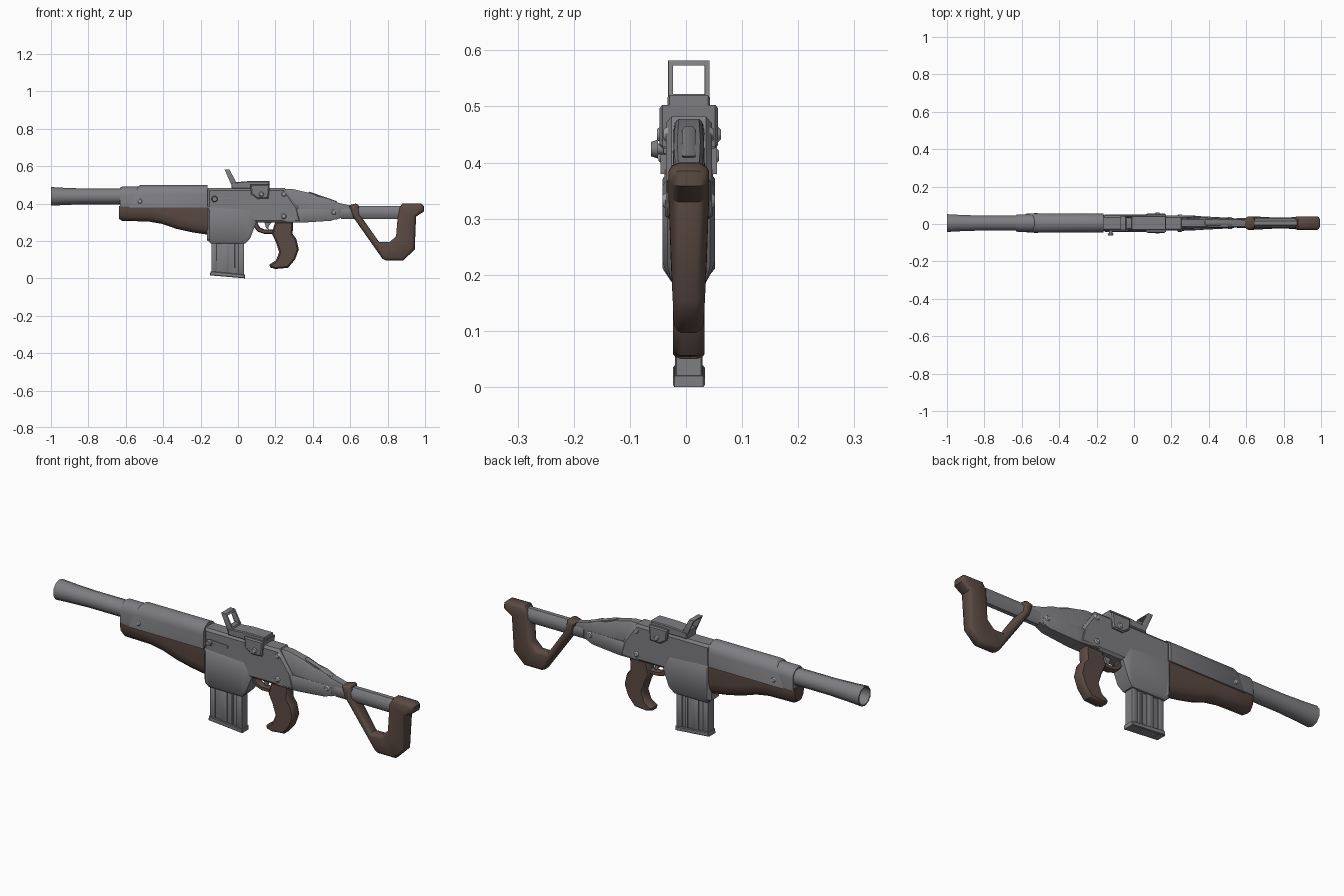
import bpy, bmesh
from math import sin, cos, pi, radians
from mathutils import Vector, Matrix

if "Cube" in bpy.data.objects:
    bpy.data.objects.remove(bpy.data.objects["Cube"])

YC = 0.005  # centre plane of the rifle


def material(name, r, g, b):
    m = bpy.data.materials.new(name)
    m.diffuse_color = (r, g, b, 1)
    m.use_nodes = True
    m.node_tree.nodes["Principled BSDF"].inputs["Base Color"].default_value = m.diffuse_color
    return m


wood = material("wood_brown", .105, .068, .056)
metal = material("gunmetal", .21, .21, .225)
bright = material("rivet_metal", .38, .38, .4)


def finish(name, bm, mat):
    bmesh.ops.translate(bm, verts=bm.verts, vec=(0, YC, 0))
    bmesh.ops.recalc_face_normals(bm, faces=bm.faces)
    me = bpy.data.meshes.new(name)
    bm.to_mesh(me)
    bm.free()
    ob = bpy.data.objects.new(name, me)
    bpy.context.collection.objects.link(ob)
    me.materials.append(mat)
    bpy.ops.object.select_all(action='DESELECT')
    ob.select_set(True)
    bpy.context.view_layer.objects.active = ob
    bpy.ops.object.shade_smooth_by_angle(angle=radians(40))
    return ob


def loft(name, rings, mat=metal, caps=True):
    """Skin closed rings of points."""
    bm = bmesh.new()
    vs = [[bm.verts.new(p) for p in r] for r in rings]
    n = len(rings[0])
    for a, b in zip(vs, vs[1:]):
        for i in range(n):
            j = (i + 1) % n
            bm.faces.new((a[i], a[j], b[j], b[i]))
    if caps:
        ends = [bm.faces.new(vs[0]), bm.faces.new(vs[-1])]
        for f in ends:
            f.normal_update()
        bmesh.ops.triangulate(bm, faces=ends)
    return finish(name, bm, mat)


def shrink(pts, d):
    """Offset a side profile inwards by d."""
    P = [Vector(p) for p in pts]
    n = len(P)
    s = 1 if sum(P[i].cross(P[(i + 1) % n]) for i in range(n)) > 0 else -1
    out = []
    for i in range(n):
        a = (P[i] - P[i - 1]).normalized()
        b = (P[(i + 1) % n] - P[i]).normalized()
        na, nb = Vector((-a.y, a.x)) * s, Vector((-b.y, b.x)) * s
        m = (na + nb).normalized()
        out.append(P[i] + m * d / max(m.dot(na), 0.6))
    return out


def slab(name, pts, w, inset=0.004, shoulder=0.9, mat=metal, taper=None, y=0, soft=False):
    """Side profile (x, z) thickened across y with chamfered or rounded rims."""
    half = [(1, inset), (shoulder, 0)]
    if soft:
        half = [(1, inset), (1 - (1 - shoulder) * 0.3, inset * 0.4), (shoulder, 0)]
    layers = [(-k, d) for k, d in half] + [(k, d) for k, d in reversed(half)]
    f = taper or (lambda x, z: 1)
    rings = []
    for k, d in layers:
        rings.append([(q.x, y + k * w * f(q.x, q.y), q.y) for q in shrink(pts, d)])
    return loft(name, rings, mat)


def ellipse(x, zc, ry, rz, n=10):
    return [(x, ry * cos(2 * pi * (i + .5) / n), zc + rz * sin(2 * pi * (i + .5) / n)) for i in range(n)]


def stud(name, x, y, z, r1, r2, depth, mat=metal):
    """Round stud pointing outwards along y."""
    bm = bmesh.new()
    rot = Matrix.Rotation(radians(90 if y < 0 else -90), 4, 'X')
    bmesh.ops.create_cone(bm, cap_ends=True, segments=10, radius1=r1, radius2=r2, depth=depth,
                          matrix=Matrix.Translation((x, y, z)) @ rot)
    return finish(name, bm, mat)


# Barrel shroud: flared hollow tube
BZ = 0.438
loft("barrel", [ellipse(x, BZ, r, r) for x, r in
     ((-.6, .042), (-.82, .042), (-.93, .046), (-1, .05), (-1, .043), (-.7, .036))])


# Upper handguard and collar: arched section with slanted front
def arch(x, w, top, bottom, shear=0):
    c = top - w
    sec = [(w, bottom)] + [(w * cos(a * pi / 8), c + w * sin(a * pi / 8)) for a in range(9)] + [(-w, bottom)]
    return [(x - shear * (top - z), yy, z) for yy, z in sec]


loft("front_collar", [arch(-.63, .044, .485, .385), arch(-.62, .047, .49, .385), arch(-.5, .047, .49, .385)])
loft("upper_handguard", [arch(-.53, .046, .494, .38, .45), arch(-.52, .05, .5, .38, .45), arch(-.162, .05, .5, .38)])


# Wooden lower handguard
def trough(x, b, w=.043):
    h = [(w, .388), (w, b + .06), (w * .85, b + .025), (w * .45, b + .004)]
    return [(x, yy, z) for yy, z in h + [(0, b)] + [(-a, z) for a, z in reversed(h)]]


loft("lower_handguard", [trough(x, b, w) for x, b, w in
     ((-.636, .318, .038), (-.62, .307, .043), (-.48, .304, .043), (-.41, .292, .043),
      (-.33, .265, .043), (-.25, .247, .043), (-.16, .233, .043))], wood)

# Receiver, magazine well and rear housing
slab("receiver", [(-.165, .3), (-.165, .482), (.25, .482), (.32, .38), (.34, .298), (.1, .298)],
     .041, .012, .75)
slab("magazine_well", [(-.167, .385), (-.167, .205), (-.145, .187), (.04, .187), (.066, .215),
     (.098, .3), (.062, .372)], .047, .014, .8, taper=lambda x, z: 1 if z > .21 else .82)


def rear_taper(x, z):
    return (1 - max(0, x - .25) * 1.25) * (1 - max(0, z - .42) * 6)


slab("rear_housing", [(.2, .4), (.22, .478), (.29, .478), (.38, .457), (.43, .437), (.48, .428), (.53, .406),
     (.61, .386), (.6, .345), (.53, .315), (.35, .3), (.25, .3)], .037, .008, .8, taper=rear_taper)
slab("rear_side_plate", [(.23, .302), (.3, .372), (.36, .372), (.53, .367), (.535, .322), (.5, .308),
     (.35, .298)], .043, .005, .9, taper=lambda x, z: 1 - max(0, x - .23) * 1.2)
slab("cheek_ridge", [(.36, .41), (.38, .464), (.42, .45), (.53, .412), (.5, .395)], .012, .004, .6)

# Magazine with raised ribs and base plate
slab("magazine", [(-.137, .2), (-.142, .025), (.03, .012), (.03, .2)], .018)
for i, (a, b) in enumerate(((-.143, -.115), (-.088, -.05), (-.028, -.015), (.003, .033))):
    slab(f"magazine_rib_{i}", [(a, .2), (a, .022), (b, .012), (b, .2)], .0245, .003)
slab("magazine_base", [(-.147, .038), (-.15, .016), (.038, 0), (.038, .02)], .0285, .003)

# Wooden grip with trigger guard, grey trigger
slab("grip", [(.2, .305), (.18, .24), (.203, .193), (.22, .14), (.203, .096), (.168, .074), (.172, .058), (.2, .05),
     (.267, .056), (.305, .1), (.325, .155), (.312, .21), (.292, .237), (.295, .305)],
     .028, .008, .5, wood, soft=True)
slab("trigger_guard", [(.06, .305), (.105, .25), (.14, .238), (.2, .238), (.2, .262), (.14, .262),
     (.117, .272), (.1, .305)], .018, .004, .6, wood)
slab("trigger", [(.14, .305), (.15, .27), (.162, .26), (.165, .28), (.185, .305)], .008)

# Stock: buffer tube and open wooden frame
loft("stock_tube", [ellipse(x, .352, .028, .039, 8) for x in (.55, .9)])
slab("stock_frame", [(.592, .39), (.61, .335), (.772, .105), (.79, .096), (.885, .096), (.945, .155), (.952, .33),
     (.995, .358), (.995, .385), (.98, .399), (.878, .4), (.857, .365), (.845, .225), (.81, .193), (.755, .193),
     (.652, .34), (.644, .392), (.63, .4)], .036, .015, .5, wood, soft=True,
     taper=lambda x, z: .72 + .28 * min(1, max(0, (z - .1) / .2)))

# Reflex sight: base, clamp plates, tilted window frame
slab("sight_base", [(-.035, .48), (-.035, .512), (.06, .52), (.168, .52), (.168, .48)], .038, .004)
slab("sight_clamp", [(.065, .503), (.17, .503), (.163, .428), (.105, .425), (.07, .45)], .052, .006)
for s in (-1, 1):
    slab("sight_window_post", [(-.072, .582), (-.046, .582), (-.01, .515), (-.035, .498)], .0045, .001, y=s * .0325)
slab("sight_window_top", [(-.072, .582), (-.046, .582), (-.041, .573), (-.067, .573)], .037, .002)
slab("sight_window_bottom", [(-.04, .522), (-.014, .522), (-.008, .505), (-.034, .49)], .036, .002)

# Bolt handle and its slot guide
slab("bolt_guide", [(-.12, .434), (-.03, .428), (-.03, .416), (-.12, .416)], .006, .002, y=-.04)
stud("bolt_stem", -.125, -.048, .424, .01, .01, .02)
stud("bolt_knob", -.125, -.061, .424, .017, .013, .012)

# Rivets on both sides
for s in (-1, 1):
    for x, y, z in ((-.525, .05, .412), (.125, .053, .45), (.245, .041, .45), (.245, .043, .332), (.512, .029, .353)):
        stud("rivet", x, s * y, z, .016, .009, .008, bright)
